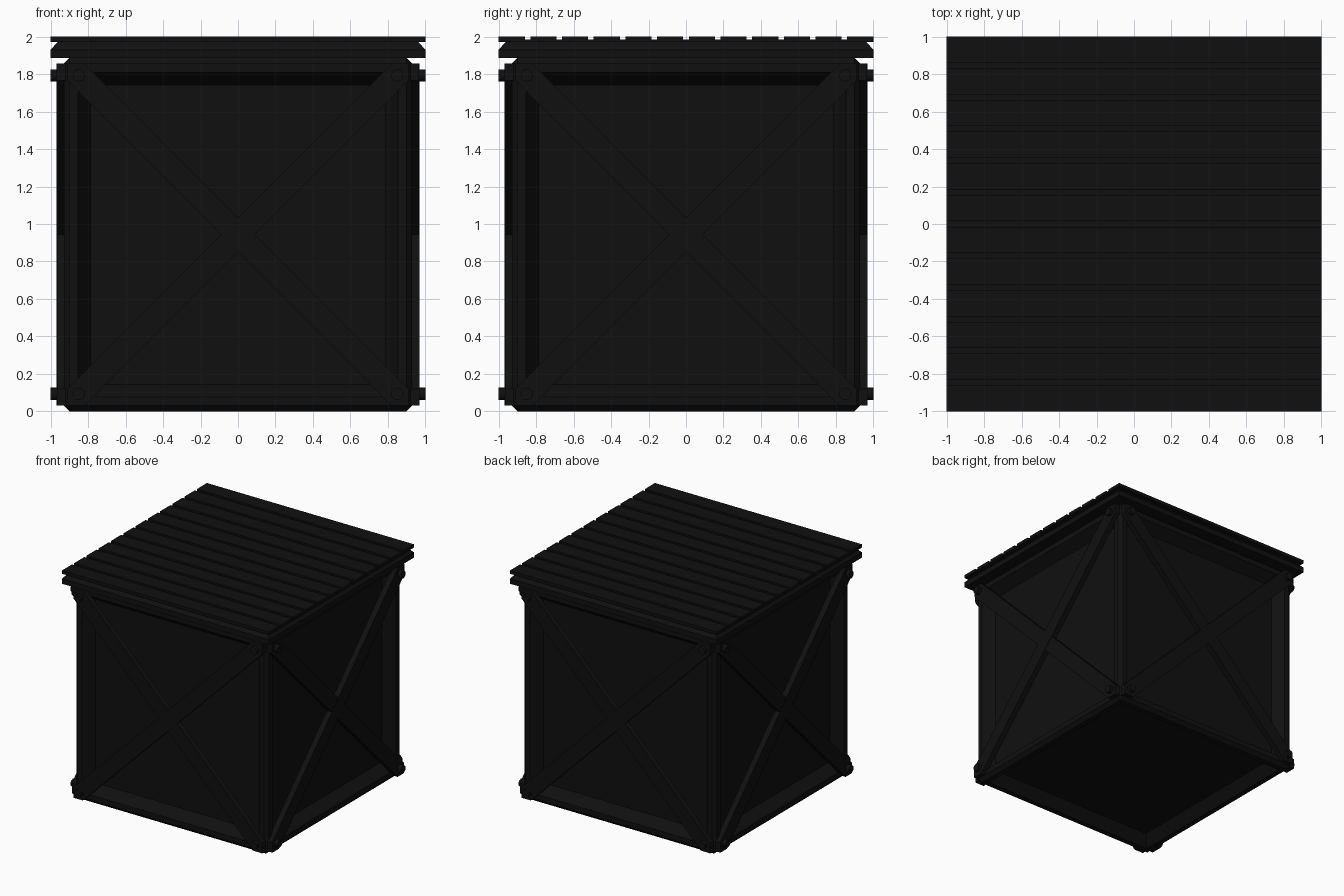
import bpy, bmesh, math
from mathutils import Matrix, Vector

if "Cube" in bpy.data.objects:
    bpy.data.objects.remove(bpy.data.objects["Cube"])

mat = bpy.data.materials.new("dark_paint")
mat.diffuse_color = (0.005, 0.005, 0.005, 1)
mat.use_nodes = True
mat.node_tree.nodes["Principled BSDF"].inputs["Base Color"].default_value = mat.diffuse_color

ZC = 0.943  # centre height of the crate body


def finish(bm, name):
    bmesh.ops.recalc_face_normals(bm, faces=bm.faces)
    me = bpy.data.meshes.new(name)
    bm.to_mesh(me)
    bm.free()
    ob = bpy.data.objects.new(name, me)
    me.materials.append(mat)
    bpy.context.collection.objects.link(ob)
    return ob


def add_box(bm, size, centre):
    m = Matrix.Translation(centre) @ Matrix.Diagonal((*size, 1))
    return bmesh.ops.create_cube(bm, size=1, matrix=m)["verts"]


def extrude_outline(bm, pts, y0, y1):
    """Prism from an outline in x/z, running from y0 to y1."""
    face = bm.faces.new([bm.verts.new((x, y0, z)) for x, z in pts])
    ext = bmesh.ops.extrude_face_region(bm, geom=[face], use_keep_orig=True)
    for v in ext["geom"]:
        if isinstance(v, bmesh.types.BMVert):
            v.co.y = y1


# Body: chamfered box with a sunken, sloped panel on every side
bm = bmesh.new()
add_box(bm, (1.86, 1.86, 2 * ZC), (0, 0, ZC))
bmesh.ops.bevel(bm, geom=bm.edges[:], offset=0.03, segments=1, affect='EDGES')
sides = [f for f in bm.faces if f.calc_area() > 1]
bmesh.ops.inset_individual(bm, faces=sides, thickness=0.065)
bmesh.ops.recalc_face_normals(bm, faces=bm.faces)
bmesh.ops.inset_individual(bm, faces=sides, thickness=0.095, depth=-0.09)
finish(bm, "crate_body")

# Crossed braces and bolts, one set per side
H, V, W = 0.91, 0.913, 0.09
brace = [(H, V), (H - W, V), (-H, -V + W), (-H, -V), (-H + W, -V), (H, V - W)]
for i, side in enumerate(("front", "right", "back", "left")):
    turn = Matrix.Rotation(i * math.pi / 2, 4, 'Z')
    for s, depth in ((1, 0.97), (-1, 0.967)):
        bm = bmesh.new()
        extrude_outline(bm, [(s * x, z + ZC) for x, z in brace], -depth, -0.92)
        bm.transform(turn)
        finish(bm, f"{side}_brace_{'rising' if s > 0 else 'falling'}")
    bm = bmesh.new()
    for x in (-0.85, 0.85):
        for z in (-0.85, 0.85):
            m = Matrix.Translation((x, -0.98, z + ZC)) @ Matrix.Rotation(math.pi / 2, 4, 'X')
            bmesh.ops.create_cone(bm, cap_ends=True, segments=12, radius1=0.033,
                                  radius2=0.033, depth=0.04, matrix=m)
    bm.transform(turn)
    finish(bm, f"{side}_bolts")

# Lid base with a sloped upper edge
bm = bmesh.new()
add_box(bm, (2, 2, 0.045), (0, 0, 1.9075))
top = [f for f in bm.faces if f.calc_center_median().z > 1.929]
ext = bmesh.ops.extrude_face_region(bm, geom=top)
for v in [g for g in ext["geom"] if isinstance(g, bmesh.types.BMVert)]:
    v.co = Vector((v.co.x * 0.963, v.co.y * 0.963, 1.972))
bmesh.ops.delete(bm, geom=[f for f in top if f.is_valid], context='FACES_ONLY')
finish(bm, "lid_base")

# Lid planks: a thin board with twelve raised slats
bm = bmesh.new()
n, gap = 12, 0.03
pitch = (2 + gap) / n
y = -1.0
outline = [(-1, 1.972)]
for i in range(n):
    a, b = -1 + i * pitch, -1 + i * pitch + pitch - gap
    if i:
        outline.append((a, 1.985))
    outline += [(a, 2.0), (b, 2.0)]
    if i < n - 1:
        outline.append((b, 1.985))
outline.append((1, 1.972))
extrude_outline(bm, outline, -1, 1)
bm.transform(Matrix.Rotation(math.pi / 2, 4, 'Z'))
finish(bm, "lid_planks")
